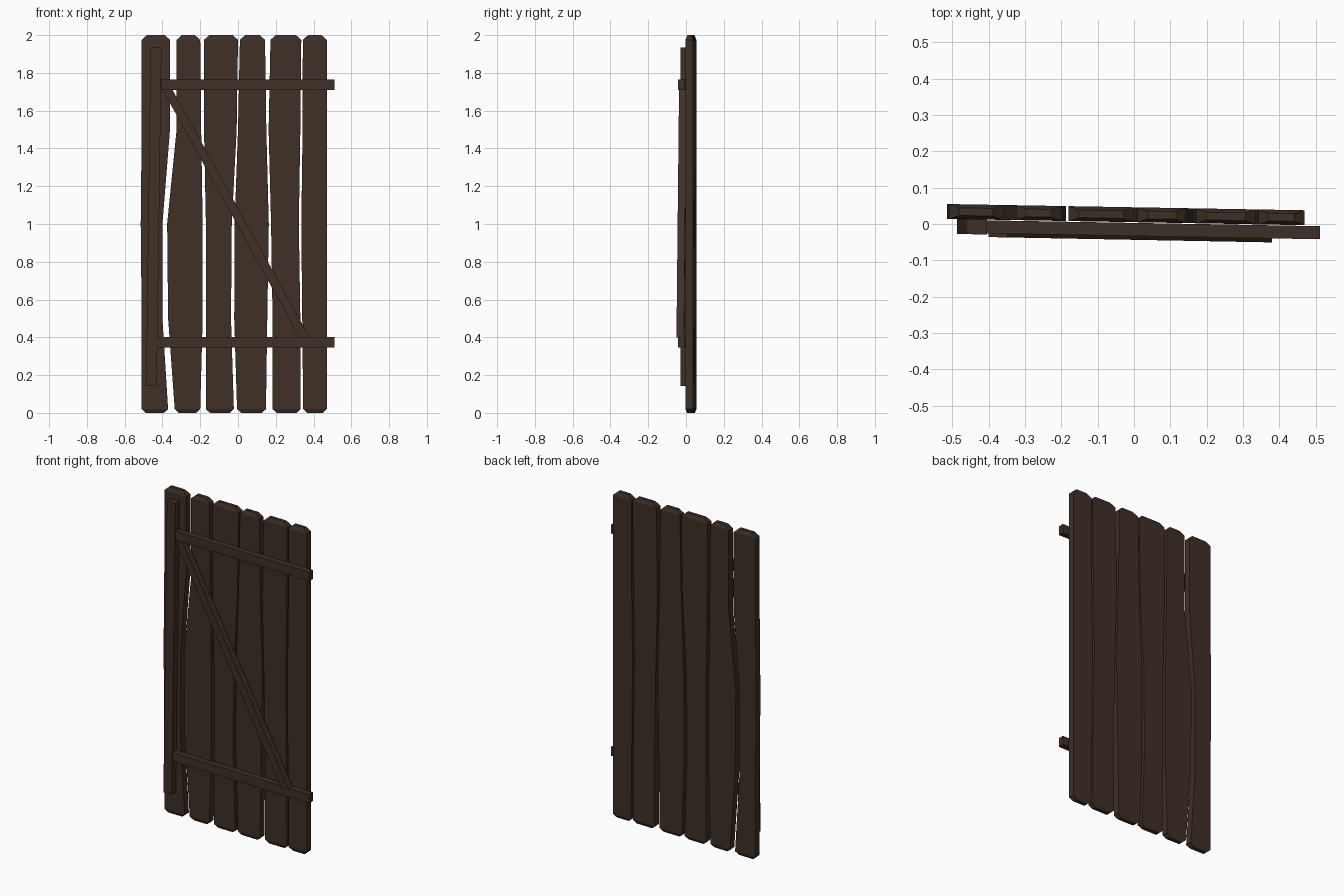
import bpy, bmesh

if "Cube" in bpy.data.objects:
    bpy.data.objects.remove(bpy.data.objects["Cube"])

wood = bpy.data.materials.new("dark_brown_wood")
wood.diffuse_color = (0.048, 0.029, 0.019, 1)
wood.use_nodes = True
wood.node_tree.nodes["Principled BSDF"].inputs["Base Color"].default_value = wood.diffuse_color

SLOPE = -0.0175  # the gate is turned slightly about z


def loft(name, rings):
    """Skin a list of four-point rings into a closed solid."""
    bm = bmesh.new()
    rows = [[bm.verts.new(p) for p in ring] for ring in rings]
    for a, b in zip(rows, rows[1:]):
        for i in range(4):
            j = (i + 1) % 4
            bm.faces.new((a[i], a[j], b[j], b[i]))
    bm.faces.new(rows[0][::-1])
    bm.faces.new(rows[-1])
    bmesh.ops.recalc_face_normals(bm, faces=bm.faces[:])
    mesh = bpy.data.meshes.new(name)
    bm.to_mesh(mesh)
    bm.free()
    mesh.materials.append(wood)
    obj = bpy.data.objects.new(name, mesh)
    bpy.context.collection.objects.link(obj)
    return obj


def ring(x0, x1, front, back, z):
    """Horizontal rectangle following the slope of the gate."""
    return [(x0, front + SLOPE * x0, z), (x1, front + SLOPE * x1, z),
            (x1, back + SLOPE * x1, z), (x0, back + SLOPE * x0, z)]


# Upright planks: left and right edges at five heights
LEVELS = [0.02, 0.5, 1.0, 1.5, 1.975]
planks = [
    ([-0.51, -0.51, -0.515, -0.51, -0.51], [-0.37, -0.40, -0.40, -0.36, -0.36]),
    ([-0.335, -0.37, -0.375, -0.325, -0.325], [-0.20, -0.187, -0.187, -0.195, -0.20]),
    ([-0.17, -0.17, -0.17, -0.18, -0.18], [-0.022, -0.037, -0.033, -0.007, 0.0]),
    ([-0.005, -0.02, -0.018, 0.0, 0.01], [0.148, 0.155, 0.163, 0.15, 0.143]),
    ([0.183, 0.183, 0.175, 0.162, 0.172], [0.332, 0.33, 0.322, 0.33, 0.335]),
    ([0.345, 0.34, 0.335, 0.342, 0.343], [0.47, 0.47, 0.47, 0.47, 0.47]),
]
F, B = 0.005, 0.046
for n, (left, right) in enumerate(planks):
    rings = [ring(left[0] + 0.022, right[0] - 0.022, F + 0.008, B - 0.008, 0)]
    rings += [ring(l, r, F, B, z) for l, r, z in zip(left, right, LEVELS)]
    rings.append(ring(left[-1] + 0.028, right[-1] - 0.028, F + 0.01, B - 0.01, 2.0))
    loft(f"plank_{n + 1}", rings)

# Slightly leaning hinge stile
loft("hinge_stile", [ring(-0.487, -0.43, -0.036, 0.006, 0.143),
                     ring(-0.463, -0.405, -0.036, 0.006, 1.935)])

# Horizontal rails
for name, x0, z0, z1 in (("upper_rail", -0.405, 1.71, 1.765),
                         ("lower_rail", -0.43, 0.347, 0.402)):
    loft(name, [ring(x0, 0.512, -0.033, 0.003, z) for z in (z0, z1)])

# Diagonal brace between the rails
loft("diagonal_brace", [ring(0.325, 0.38, -0.044, -0.004, 0.40),
                        ring(-0.40, -0.348, -0.043, -0.004, 1.712)])
